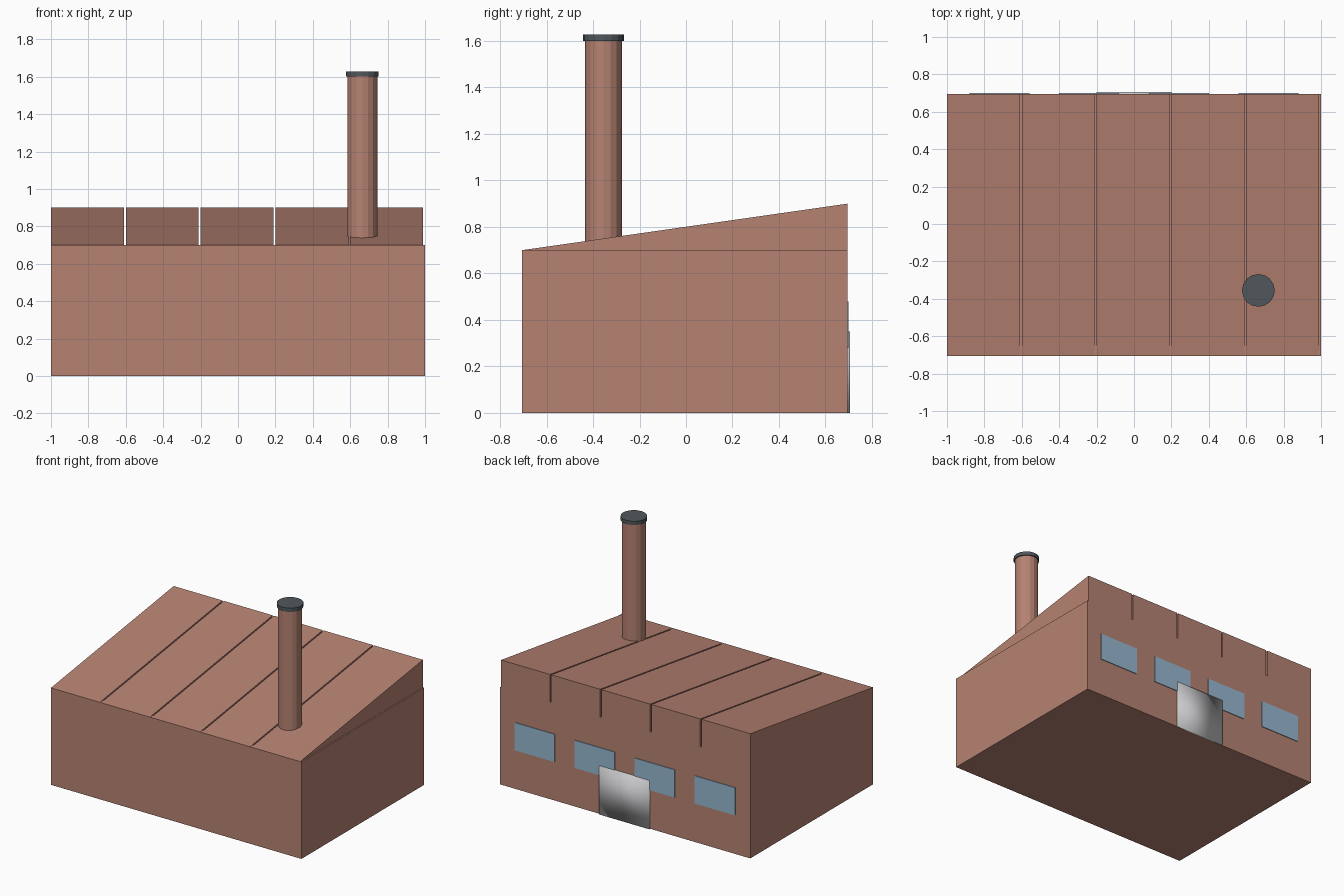
import bpy, bmesh, math

if "Cube" in bpy.data.objects:
    bpy.data.objects.remove(bpy.data.objects["Cube"])

def material(name, rgb):
    m = bpy.data.materials.new(name)
    m.diffuse_color = (*rgb, 1)
    m.use_nodes = True
    m.node_tree.nodes["Principled BSDF"].inputs["Base Color"].default_value = m.diffuse_color
    return m

BRICK = material("brick", (0.47, 0.225, 0.17))
CAP = material("dark_metal", (0.08, 0.095, 0.105))
GLASS = material("window_blue", (0.31, 0.48, 0.63))
STEEL = material("door_steel", (0.58, 0.58, 0.60))

FRONT, BACK, WALL = -0.705, 0.695, 0.70

def finish(name, bm, mat):
    bmesh.ops.recalc_face_normals(bm, faces=bm.faces)
    me = bpy.data.meshes.new(name)
    bm.to_mesh(me)
    bm.free()
    me.materials.append(mat)
    ob = bpy.data.objects.new(name, me)
    bpy.context.collection.objects.link(ob)
    return ob

def extrude_x(name, profile, x0, x1, mat):
    """Extrude a (y, z) profile from x0 to x1."""
    bm = bmesh.new()
    face = bm.faces.new([bm.verts.new((x0, y, z)) for y, z in profile])
    out = bmesh.ops.extrude_face_region(bm, geom=[face])
    verts = [g for g in out["geom"] if isinstance(g, bmesh.types.BMVert)]
    bmesh.ops.translate(bm, verts=verts, vec=(x1 - x0, 0, 0))
    return finish(name, bm, mat)

def box(name, x, y, z, mat):
    return extrude_x(name, [(y[0], z[0]), (y[1], z[0]), (y[1], z[1]), (y[0], z[1])], *x, mat)

def cylinder(name, radius, z0, z1, mat, sides=16):
    bm = bmesh.new()
    bmesh.ops.create_cone(bm, cap_ends=True, segments=sides, radius1=radius,
                          radius2=radius, depth=z1 - z0)
    bmesh.ops.translate(bm, verts=bm.verts, vec=(0.665, -0.355, (z0 + z1) / 2))
    return finish(name, bm, mat)

# Main building
box("building", (-1, 1), (FRONT, BACK), (0, WALL), BRICK)

# Five sloped roof sections with narrow gaps between them
for i in range(5):
    x = -1 + 0.4 * i
    extrude_x(f"roof_section_{i + 1}", [(FRONT, WALL), (BACK, WALL), (BACK, 0.9)],
              x, x + 0.39, BRICK)

# Chimney and its cap
cylinder("chimney", 0.08, 0.70, 1.60, BRICK)
cylinder("chimney_cap", 0.0875, 1.60, 1.627, CAP)

# Back windows
for i in range(4):
    x = -0.72 + 0.48 * i
    box(f"window_{i + 1}", (x - 0.16, x + 0.16), (BACK - 0.004, BACK + 0.005),
        (0.28, 0.48), GLASS)

# Loading door with softly shaded steel
door = box("loading_door", (-0.2, 0.2), (BACK - 0.01, BACK + 0.01), (0, 0.35), STEEL)
door.data.shade_smooth()
